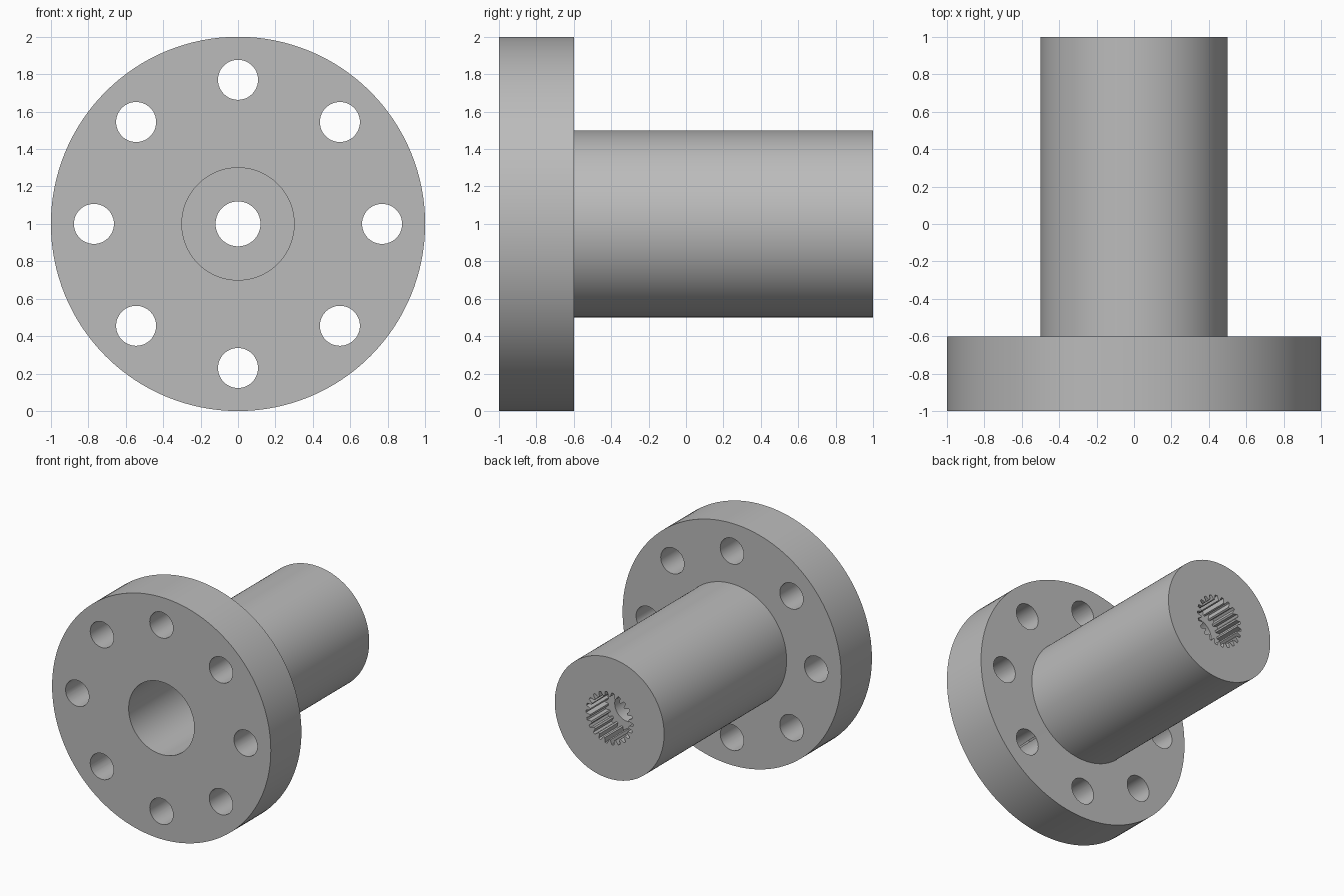
import bpy
import bmesh
from math import pi, sin, cos
from mathutils import Matrix, Vector

cube = bpy.data.objects.get("Cube")
if cube:
    bpy.data.objects.remove(cube, do_unlink=True)

AXIS_Z = 1.0          # height of the shaft axis
SEGMENTS = 128
TEETH = 22
SPLINE_ROOT, SPLINE_TIP = 0.215, 0.178
SPLINE_START = 0.76

steel = bpy.data.materials.new("plain_grey")
steel.use_nodes = True
grey = (0.5, 0.5, 0.5, 1)
steel.diffuse_color = grey
steel.node_tree.nodes["Principled BSDF"].inputs["Base Color"].default_value = grey


def make_object(name, bm):
    bmesh.ops.recalc_face_normals(bm, faces=bm.faces)
    mesh = bpy.data.meshes.new(name)
    bm.to_mesh(mesh)
    bm.free()
    mesh.materials.append(steel)
    obj = bpy.data.objects.new(name, mesh)
    bpy.context.collection.objects.link(obj)
    return obj


def lathe(name, profile):
    """Revolve a closed (radius, y) profile about the shaft axis."""
    bm = bmesh.new()
    verts = [bm.verts.new((r, y, AXIS_Z)) for r, y in profile]
    edges = [bm.edges.new((v, verts[i - 1])) for i, v in enumerate(verts)]
    bmesh.ops.spin(bm, geom=verts + edges, cent=(0, 0, AXIS_Z), axis=(0, 1, 0),
                   angle=2 * pi, steps=SEGMENTS, use_merge=True)
    bmesh.ops.remove_doubles(bm, verts=bm.verts, dist=0.0001)
    return make_object(name, bm)


def prism(bm, outline, y0, y1):
    """Extrude an (x, z) outline along y."""
    face = bm.faces.new([bm.verts.new((x, y0, z)) for x, z in outline])
    top = bmesh.ops.extrude_face_region(bm, geom=[face])["geom"]
    bmesh.ops.translate(bm, vec=(0, y1 - y0, 0),
                        verts=[v for v in top if isinstance(v, bmesh.types.BMVert)])


def polar(r, a, cx=0, cz=AXIS_Z):
    return cx + r * cos(a), cz + r * sin(a)


# Flange and hub with the stepped bore
body = lathe("flanged_hub", [(1, -1), (1, -0.6), (0.5, -0.6), (0.5, 1),
                             (0.12, 1), (0.12, 0.3), (0.3, 0.3), (0.3, -1)])

# Ring of bolt holes
bm = bmesh.new()
for i in range(8):
    cx, cz = polar(0.77, i * pi / 4)
    prism(bm, [polar(0.107, 2 * pi * k / 48, cx, cz) for k in range(48)], -1.1, -0.5)
bolt_cutter = make_object("bolt_hole_cutter", bm)

# Toothed socket in the hub end
bm = bmesh.new()
pitch = 2 * pi / TEETH
tooth = [(SPLINE_TIP, -0.36), (SPLINE_ROOT, -0.16), (SPLINE_ROOT, 0.16), (SPLINE_TIP, 0.36)]
prism(bm, [polar(r, (i + f) * pitch) for i in range(TEETH) for r, f in tooth],
      SPLINE_START, 1.1)
spline_cutter = make_object("spline_cutter", bm)

# Cut the holes, then shade
bpy.ops.object.select_all(action="DESELECT")
body.select_set(True)
bpy.context.view_layer.objects.active = body
for cutter in (bolt_cutter, spline_cutter):
    mod = body.modifiers.new(cutter.name, "BOOLEAN")
    mod.operation = "DIFFERENCE"
    mod.solver = "EXACT"
    mod.object = cutter
    bpy.ops.object.modifier_apply(modifier=mod.name)
    bpy.data.objects.remove(cutter, do_unlink=True)
bpy.ops.object.shade_smooth_by_angle(angle=pi / 6)
